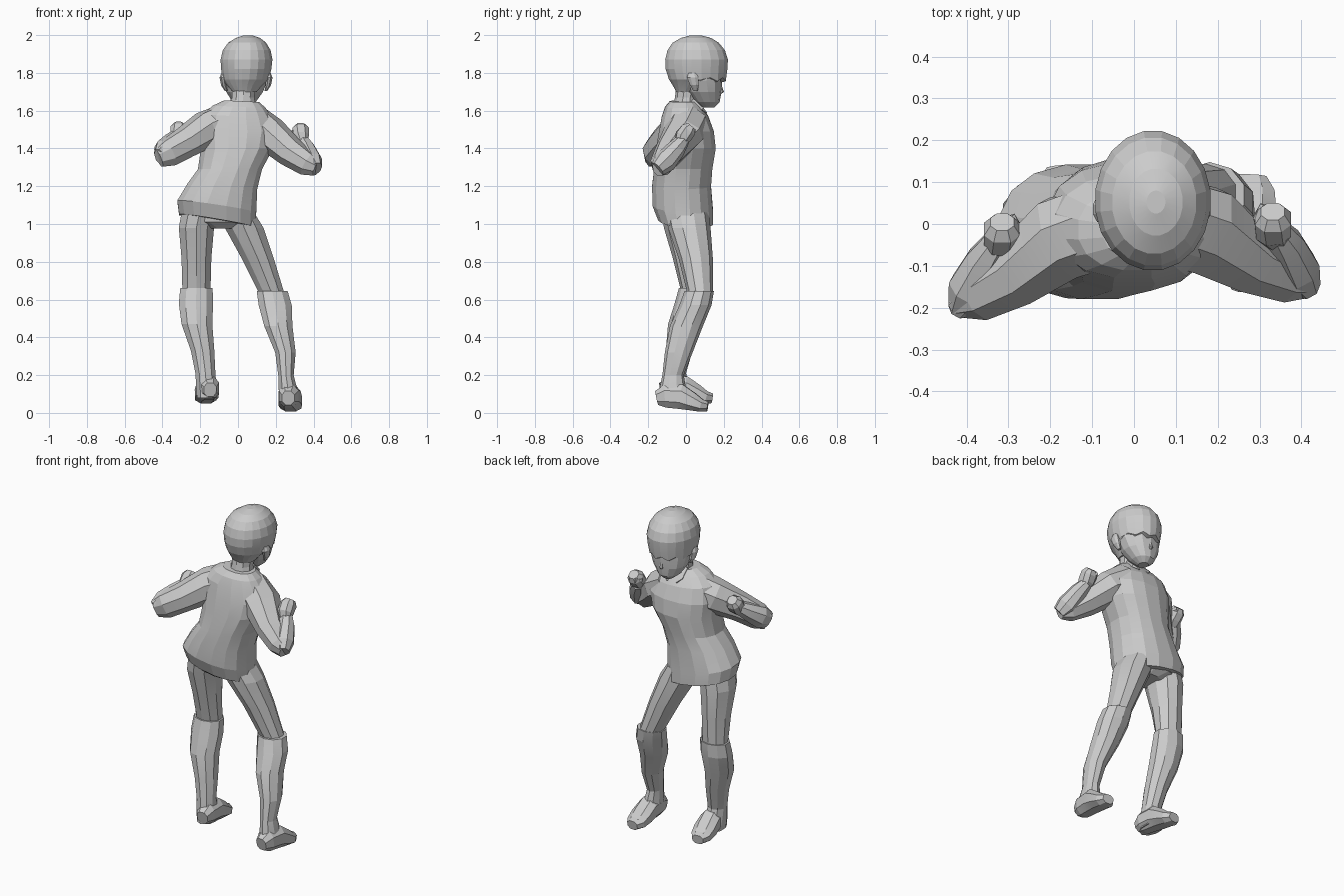
import bpy, bmesh, math
from mathutils import Vector

Z = Vector((0, 0, 1))


def finish(bm, name, angle=12):
    bmesh.ops.recalc_face_normals(bm, faces=bm.faces)
    me = bpy.data.meshes.new(name)
    bm.to_mesh(me)
    bm.free()
    ob = bpy.data.objects.new(name, me)
    bpy.context.collection.objects.link(ob)
    bpy.context.view_layer.objects.active = ob
    ob.select_set(True)
    bpy.ops.object.shade_smooth_by_angle(angle=math.radians(angle))
    ob.select_set(False)
    return ob


def loft(name, rings, n=8, along=False, power=1.0):
    """Rings are (x, y, z, a, b[, slope_x, slope_y]); along=True turns them square to the path."""
    bm = bmesh.new()
    pts = [Vector(r[:3]) for r in rings]
    loops = []
    for i, r in enumerate(rings):
        u, v = Vector((1, 0, 0)), Vector((0, 1, 0))
        if along:
            t = (pts[min(i + 1, len(pts) - 1)] - pts[max(i - 1, 0)]).normalized()
            u = t.cross(Z).normalized()
            v = u.cross(t)
        elif len(r) > 5:
            u.z, v.z = r[5], r[6]
        loop = []
        for k in range(n):
            a = 2 * math.pi * (k + 0.5) / n
            c, s = math.cos(a), math.sin(a)
            c = math.copysign(abs(c) ** power, c)
            s = math.copysign(abs(s) ** power, s)
            loop.append(bm.verts.new(pts[i] + u * c * r[3] + v * s * r[4]))
        loops.append(loop)
    for A, B in zip(loops, loops[1:]):
        for k in range(n):
            j = (k + 1) % n
            bm.faces.new((A[k], A[j], B[j], B[k]))
    bm.faces.new(loops[0])
    bm.faces.new(loops[-1])
    return finish(bm, name)


def spans(rows):
    """Rows (z, x0, x1, y0, y1, *slopes) to loft rings."""
    return [((x0 + x1) / 2, (y0 + y1) / 2, z, (x1 - x0) / 2, (y1 - y0) / 2, *s)
            for z, x0, x1, y0, y1, *s in rows]


# Sweater with a tilted flared hem
loft("sweater", spans([
    (1.015, -0.315, 0.095, -0.15, 0.145, -0.17, -0.08),
    (1.09, -0.325, 0.10, -0.18, 0.145, -0.15, -0.08),
    (1.20, -0.27, 0.105, -0.182, 0.135, -0.08, 0),
    (1.29, -0.215, 0.13, -0.172, 0.142, 0, 0),
    (1.40, -0.20, 0.19, -0.162, 0.16, 0, 0),
    (1.49, -0.21, 0.21, -0.145, 0.15, 0, 0),
    (1.57, -0.19, 0.185, -0.13, 0.12, -0.05, 0),
    (1.62, -0.135, 0.15, -0.112, 0.085, -0.05, 0),
    (1.65, -0.075, 0.115, -0.087, 0.057, -0.05, 0)]), 16, power=0.88)
loft("pelvis", spans([
    (0.975, -0.18, 0.02, -0.08, 0.08),
    (1.01, -0.29, 0.08, -0.12, 0.12),
    (1.08, -0.29, 0.08, -0.13, 0.12)]), 12)

# Legs: thigh and boot shaft, then foot
loft("left_thigh", spans([
    (1.08, -0.30, -0.10, -0.13, 0.11),
    (0.98, -0.318, -0.122, -0.117, 0.115),
    (0.82, -0.303, -0.137, -0.07, 0.11),
    (0.64, -0.298, -0.142, -0.025, 0.102)]), 10)
loft("left_boot", spans([
    (0.66, -0.31, -0.13, -0.038, 0.108),
    (0.58, -0.318, -0.127, -0.06, 0.105),
    (0.47, -0.303, -0.132, -0.095, 0.075),
    (0.33, -0.253, -0.122, -0.107, 0.035),
    (0.21, -0.228, -0.117, -0.115, 0.0),
    (0.15, -0.225, -0.112, -0.125, 0.015),
    (0.08, -0.22, -0.11, -0.13, 0.04)]), 10)
loft("right_thigh", spans([
    (1.06, -0.08, 0.09, -0.11, 0.12),
    (0.98, -0.075, 0.14, -0.095, 0.13),
    (0.82, 0.014, 0.193, -0.04, 0.142),
    (0.63, 0.11, 0.25, 0.008, 0.143)]), 10)
loft("right_boot", spans([
    (0.645, 0.095, 0.267, -0.008, 0.148),
    (0.57, 0.105, 0.289, -0.035, 0.135),
    (0.46, 0.135, 0.292, -0.085, 0.09),
    (0.32, 0.194, 0.308, -0.112, 0.035),
    (0.20, 0.211, 0.297, -0.125, -0.012),
    (0.13, 0.213, 0.315, -0.14, 0.0),
    (0.06, 0.215, 0.325, -0.145, 0.03)]), 10)
for side, fx, fy, fz, yaw in (("left", -0.163, 0.022, 0.047, -0.1), ("right", 0.275, 0, 0.004, 0.06)):
    loft(side + "_foot", [(fx + yaw * y, fy + y, fz + z, a, b) for y, z, a, b in (
        (-0.155, 0.075, 0.035, 0.04),
        (-0.11, 0.085, 0.056, 0.065),
        (-0.03, 0.082, 0.062, 0.07),
        (0.03, 0.056, 0.067, 0.052),
        (0.08, 0.035, 0.06, 0.036),
        (0.115, 0.03, 0.037, 0.028))], 8, True, 0.85)

# Arms: bent sleeves and raised fists
loft("left_upper_sleeve", [
    (-0.06, 0.0, 1.54, 0.11, 0.105),
    (-0.17, -0.033, 1.50, 0.108, 0.1),
    (-0.28, -0.118, 1.43, 0.084, 0.084),
    (-0.37, -0.17, 1.375, 0.066, 0.077),
    (-0.42, -0.195, 1.35, 0.03, 0.055)], 8, True)
loft("left_forearm", [
    (-0.415, -0.20, 1.355, 0.03, 0.05),
    (-0.39, -0.155, 1.385, 0.057, 0.067),
    (-0.355, -0.09, 1.43, 0.05, 0.053),
    (-0.325, -0.045, 1.465, 0.038, 0.038)], 8, True)
loft("right_upper_sleeve", [
    (0.07, 0.01, 1.54, 0.11, 0.105),
    (0.17, -0.015, 1.475, 0.112, 0.095),
    (0.28, -0.088, 1.378, 0.082, 0.08),
    (0.37, -0.13, 1.315, 0.062, 0.066),
    (0.415, -0.145, 1.295, 0.035, 0.045)], 8, True)
loft("right_forearm", [
    (0.412, -0.15, 1.292, 0.035, 0.045),
    (0.39, -0.11, 1.33, 0.056, 0.062),
    (0.36, -0.05, 1.40, 0.049, 0.05),
    (0.335, -0.015, 1.445, 0.036, 0.036)], 8, True)
for side, hx, hy, hz, s in (("left", -0.315, -0.02, 1.485, 1), ("right", 0.332, 0.005, 1.478, -1)):
    loft(side + "_fist", [
        (hx - 0.006 * s, hy - 0.04, hz - 0.05, 0.034, 0.03),
        (hx, hy - 0.02, hz - 0.015, 0.045, 0.046),
        (hx, hy + 0.008, hz + 0.02, 0.046, 0.045),
        (hx, hy + 0.025, hz + 0.04, 0.03, 0.028)], 8, True, 0.85)
    loft(side + "_thumb", [
        (hx + 0.02 * s, hy - 0.02, hz - 0.01, 0.015, 0.015),
        (hx + 0.033 * s, hy + 0.01, hz + 0.01, 0.017, 0.017),
        (hx + 0.02 * s, hy + 0.04, hz + 0.015, 0.012, 0.012)], 6, True)

# Neck and collar
loft("neck", spans([
    (1.60, -0.05, 0.10, -0.075, 0.06),
    (1.67, -0.035, 0.09, -0.058, 0.065),
    (1.76, -0.035, 0.10, -0.05, 0.09)]), 10)
for s in (-1, 1):
    loft("collar_flap", [
        (0.022 + 0.04 * s, 0.035, 1.655, 0.03, 0.016),
        (0.022 + 0.045 * s, 0.085, 1.61, 0.025, 0.01),
        (0.022 + 0.03 * s, 0.108, 1.588, 0.006, 0.004)], 4, True)

# Face, nose and ears
loft("face", spans([
    (1.618, 0.005, 0.06, 0.085, 0.15),
    (1.645, -0.03, 0.095, 0.045, 0.178),
    (1.70, -0.065, 0.135, 0.0, 0.188),
    (1.76, -0.078, 0.158, -0.03, 0.192),
    (1.83, -0.078, 0.163, -0.03, 0.195)]), 14, power=0.95)
loft("nose", [
    (0.036, 0.18, 1.74, 0.006, 0.006),
    (0.036, 0.188, 1.70, 0.012, 0.013),
    (0.036, 0.18, 1.688, 0.008, 0.006)], 6)
for side, ex, s in (("left", -0.075, -1), ("right", 0.16, 1)):
    loft(side + "_ear", [
        (ex - 0.012 * s, 0.05, 1.705, 0.008, 0.012),
        (ex, 0.045, 1.735, 0.016, 0.025),
        (ex + 0.006 * s, 0.035, 1.775, 0.018, 0.033),
        (ex + 0.002 * s, 0.035, 1.80, 0.012, 0.022)], 8)

# Hair cap with a jagged fringe hanging over the face
hair = loft("hair_cap", spans([
    (1.70, -0.03, 0.10, -0.052, 0.06),
    (1.735, -0.06, 0.13, -0.072, 0.13),
    (1.765, -0.083, 0.164, -0.092, 0.212),
    (1.82, -0.091, 0.178, -0.11, 0.221),
    (1.87, -0.094, 0.184, -0.112, 0.224),
    (1.92, -0.082, 0.174, -0.10, 0.208),
    (1.96, -0.053, 0.15, -0.072, 0.175),
    (1.985, -0.012, 0.117, -0.028, 0.133),
    (1.999, 0.03, 0.075, 0.025, 0.08)]), 20)
for i, v in enumerate(hair.data.vertices):
    if abs(v.co.z - 1.765) < 0.001 and v.co.y > 0.1:
        v.co.z += 0.01 if i % 2 else -0.01
